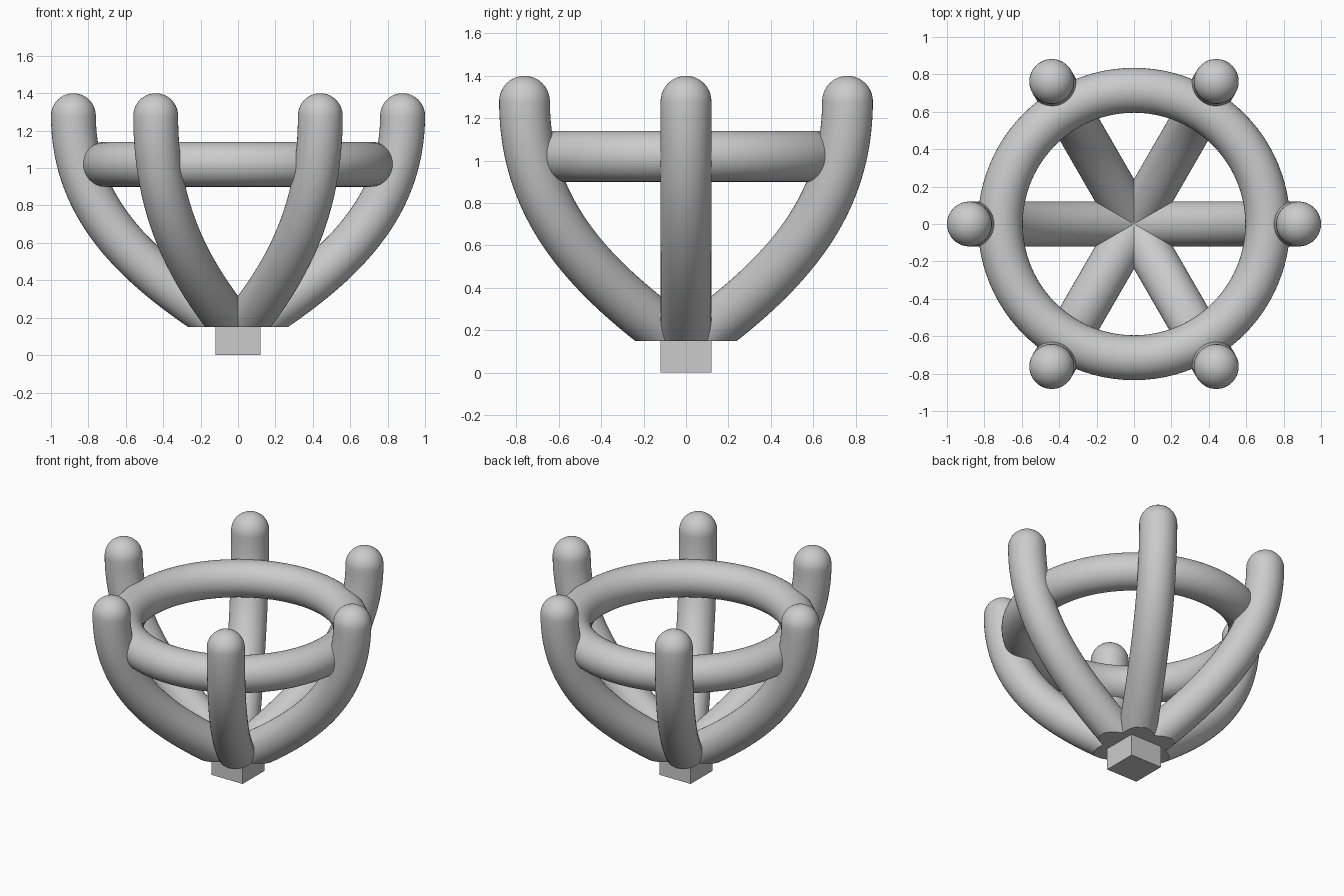
import bpy, bmesh
from math import pi, sin, cos
from mathutils import Vector, Matrix

if "Cube" in bpy.data.objects:
    bpy.data.objects.remove(bpy.data.objects["Cube"])

R = 0.12        # tube radius
CUT = 0.15      # height where the prongs are cut flat
P = [Vector(p) for p in ((0, 0, 0.12), (0.5, 0, 0.43), (0.88, 0, 0.75), (0.88, 0, 1.28))]


def bezier(t):
    u = 1 - t
    pos = P[0]*u**3 + P[1]*3*u*u*t + P[2]*3*u*t*t + P[3]*t**3
    tan = (P[1]-P[0])*u*u + (P[2]-P[1])*2*u*t + (P[3]-P[2])*t*t
    return pos, tan.normalized()


def finish(bm, name, smooth=True):
    bmesh.ops.recalc_face_normals(bm, faces=bm.faces)
    me = bpy.data.meshes.new(name)
    bm.to_mesh(me)
    bm.free()
    ob = bpy.data.objects.new(name, me)
    bpy.context.collection.objects.link(ob)
    if smooth:
        bpy.ops.object.select_all(action='DESELECT')
        bpy.context.view_layer.objects.active = ob
        ob.select_set(True)
        bpy.ops.object.shade_smooth_by_angle(angle=pi/6)
    return ob


def skin(bm, rings, close=False):
    n = len(rings)
    for i in range(n if close else n - 1):
        a, b = rings[i], rings[(i+1) % n]
        for j in range(len(a)):
            k = (j+1) % len(a)
            bm.faces.new((a[j], a[k], b[k], b[j]))


def circle(bm, centre, tangent, radius, seg=40):
    side = Vector((0, 1, 0))
    up = tangent.cross(side)
    return [bm.verts.new(centre + (side*cos(2*pi*j/seg) + up*sin(2*pi*j/seg))*radius)
            for j in range(seg)]


# Curved prongs with domed tips, cut flat underneath
for i in range(6):
    bm = bmesh.new()
    rings = [circle(bm, *bezier(t/32), R) for t in range(33)]
    for s in range(1, 10):
        a = s*pi/20
        rings.append(circle(bm, P[3] + Vector((0, 0, R*sin(a))), Vector((0, 0, 1)), R*cos(a)))
    skin(bm, rings)
    bm.faces.new(rings[0])
    tip = bm.verts.new(P[3] + Vector((0, 0, R)))
    last = rings[-1]
    for j in range(len(last)):
        bm.faces.new((last[j], last[(j+1) % len(last)], tip))
    cut = bmesh.ops.bisect_plane(bm, geom=bm.verts[:] + bm.edges[:] + bm.faces[:],
                                 plane_co=(0, 0, CUT), plane_no=(0, 0, 1), clear_inner=True)
    bmesh.ops.edgenet_fill(bm, edges=[e for e in cut['geom_cut'] if isinstance(e, bmesh.types.BMEdge)])
    bm.transform(Matrix.Rotation(i*pi/3, 4, 'Z'))
    finish(bm, f"prong_{i+1}")

# Ring joining the prongs
bm = bmesh.new()
rings = []
for i in range(96):
    a = 2*pi*i/96
    rings.append([bm.verts.new(((0.715 + R*cos(b))*cos(a), (0.715 + R*cos(b))*sin(a), 1.02 + R*sin(b)))
                  for b in (2*pi*j/40 for j in range(40))])
skin(bm, rings, close=True)
finish(bm, "support_ring")

# Square base peg
bm = bmesh.new()
bmesh.ops.create_cube(bm, size=1, matrix=Matrix.Translation((0, 0, 0.1)) @ Matrix.Diagonal((0.24, 0.24, 0.2, 1)))
finish(bm, "base_peg", smooth=False)
